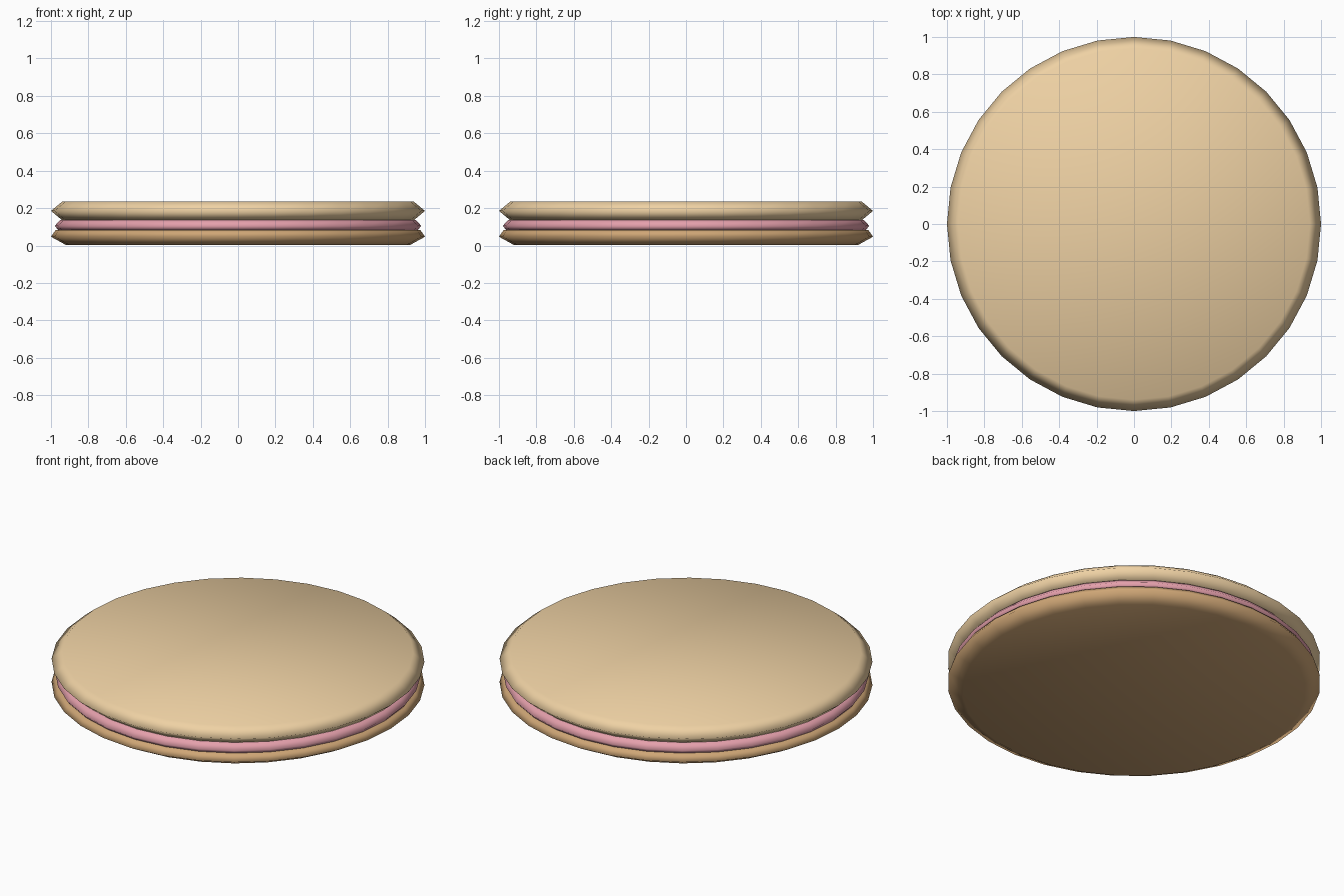
import bpy, bmesh
from math import cos, sin, pi

if "Cube" in bpy.data.objects:
    bpy.data.objects.remove(bpy.data.objects["Cube"])

SIDES = 32


def material(name, rgb):
    m = bpy.data.materials.new(name)
    m.diffuse_color = (*rgb, 1)
    m.use_nodes = True
    m.node_tree.nodes["Principled BSDF"].inputs["Base Color"].default_value = m.diffuse_color
    return m


def lathe(name, profile, mat):
    """Closed round layer from (radius, height) points, bottom to top."""
    bm = bmesh.new()
    rings = [[bm.verts.new((r * cos(2 * pi * i / SIDES), r * sin(2 * pi * i / SIDES), z))
              for i in range(SIDES)] for r, z in profile]
    for low, high in zip(rings, rings[1:]):
        for i in range(SIDES):
            j = (i + 1) % SIDES
            bm.faces.new((low[i], low[j], high[j], high[i]))
    bm.faces.new(rings[0][::-1])
    bm.faces.new(rings[-1])
    for f in bm.faces:
        f.smooth = True
    mesh = bpy.data.meshes.new(name)
    bm.to_mesh(mesh)
    bm.free()
    mesh.materials.append(mat)
    obj = bpy.data.objects.new(name, mesh)
    bpy.context.collection.objects.link(obj)
    return obj


# Lower biscuit, darker
lathe("bottom_biscuit", [(0.92, 0.003), (1.0, 0.047), (0.975, 0.083)],
      material("dark_biscuit", (0.62, 0.38, 0.18)))
# Pink cream between the biscuits
lathe("cream_filling", [(0.96, 0.081), (0.98, 0.105), (0.95, 0.137)],
      material("pink_cream", (0.78, 0.35, 0.41)))
# Upper biscuit, lighter
lathe("top_biscuit", [(0.94, 0.135), (1.0, 0.185), (0.94, 0.235)],
      material("light_biscuit", (0.86, 0.64, 0.37)))
